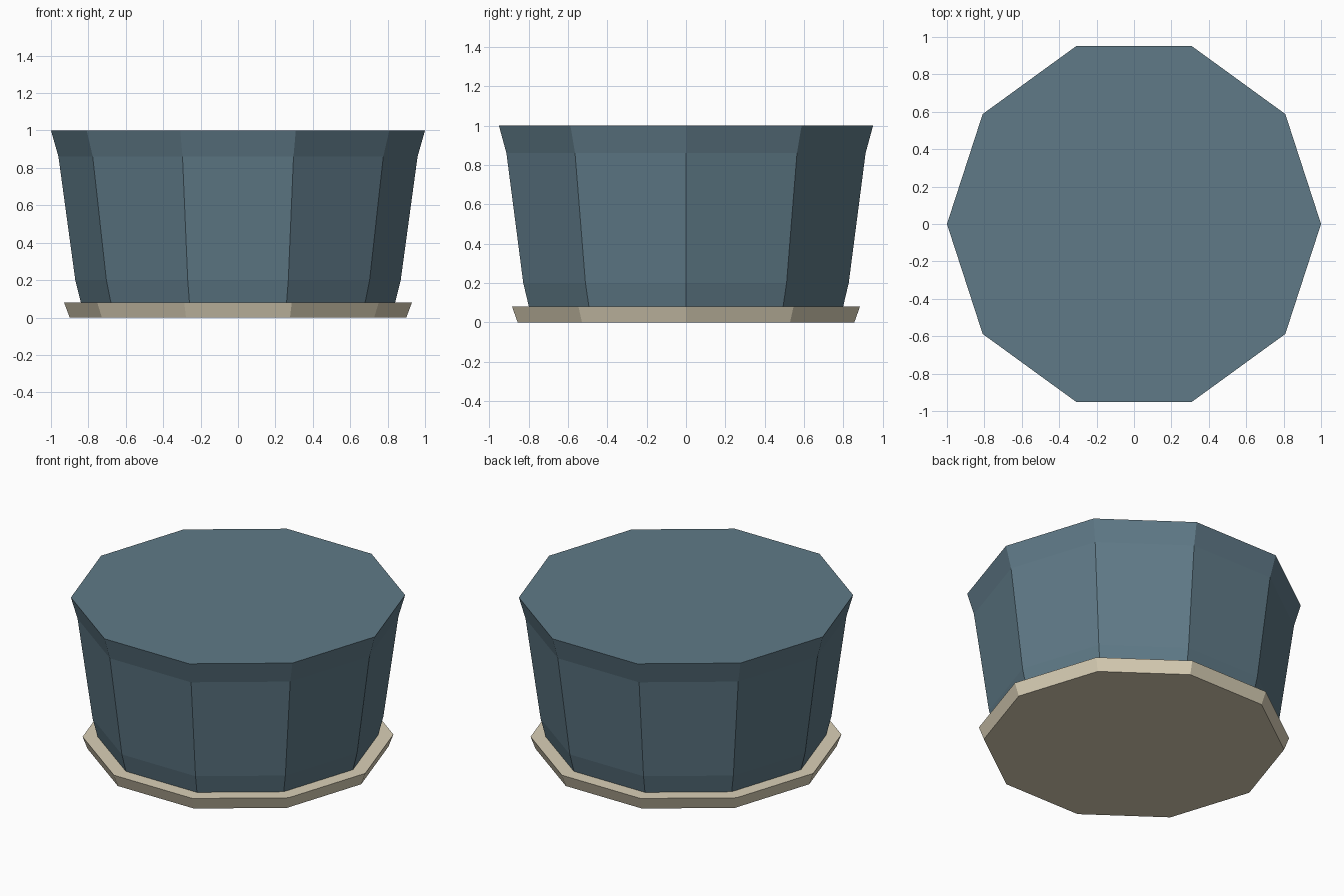
import bpy, bmesh
from math import cos, sin, tau

if "Cube" in bpy.data.objects:
    bpy.data.objects.remove(bpy.data.objects["Cube"])

SIDES = 10


def material(name, color):
    mat = bpy.data.materials.new(name)
    mat.diffuse_color = color
    mat.use_nodes = True
    mat.node_tree.nodes["Principled BSDF"].inputs["Base Color"].default_value = mat.diffuse_color
    return mat


def lathe(name, profile, mat):
    """Closed ten-sided solid from (radius, z) rings, bottom to top."""
    bm = bmesh.new()
    rings = [[bm.verts.new((r * cos(tau * i / SIDES), r * sin(tau * i / SIDES), z))
              for i in range(SIDES)] for r, z in profile]
    for low, high in zip(rings, rings[1:]):
        for i in range(SIDES):
            j = (i + 1) % SIDES
            bm.faces.new((low[i], low[j], high[j], high[i]))
    bm.faces.new(rings[0][::-1])
    bm.faces.new(rings[-1])
    mesh = bpy.data.meshes.new(name)
    bm.to_mesh(mesh)
    bm.free()
    mesh.materials.append(mat)
    obj = bpy.data.objects.new(name, mesh)
    bpy.context.collection.objects.link(obj)
    return obj


blue = material("slate_blue", (0.115, 0.195, 0.245, 1))
cream = material("cream", (0.70, 0.63, 0.47, 1))

# Tapered tub with flared rim; its foot sits just inside the base plate
lathe("tub", [(0.82, 0.001), (0.87, 0.2), (0.96, 0.86), (1.0, 1.0)], blue)

# Base plate
lathe("base_plate", [(0.90, 0.0), (0.93, 0.08)], cream)
